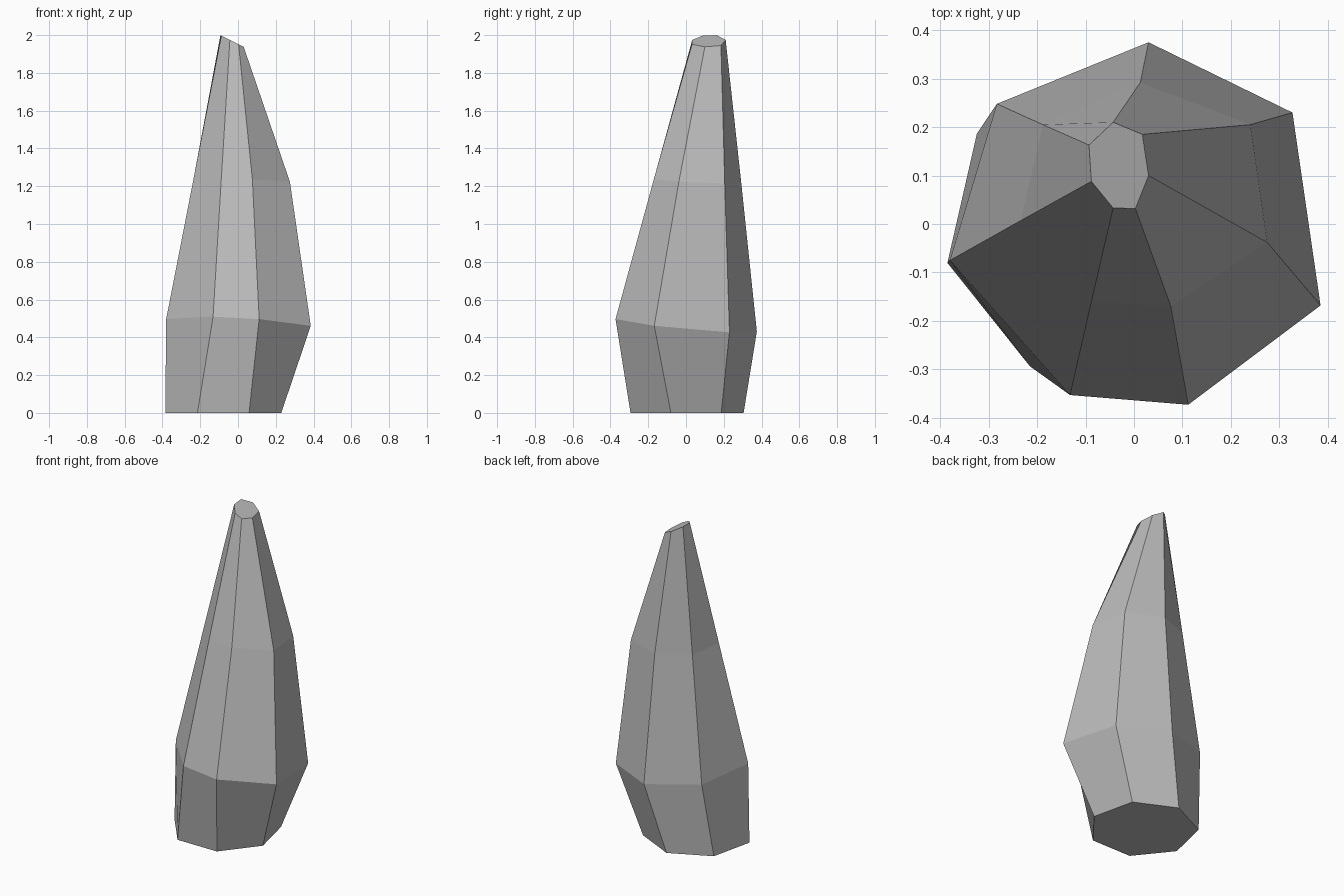
import bpy
import bmesh
from math import cos, sin, pi

default_cube = bpy.data.objects.get("Cube")
if default_cube:
    bpy.data.objects.remove(default_cube, do_unlink=True)

SIDES = 7


def make_material(name, colour):
    material = bpy.data.materials.new(name)
    material.use_nodes = True
    material.diffuse_color = colour
    material.node_tree.nodes["Principled BSDF"].inputs["Base Color"].default_value = colour
    return material


def tilted_ring(points, height, slope_x=0, slope_y=0):
    """Lift a flat outline onto a tilted plane."""
    return [(x, y, height + slope_x * x + slope_y * y) for x, y in points]


def loft(name, rings, material):
    """Skin a stack of matching rings and close both ends."""
    bm = bmesh.new()
    loops = [[bm.verts.new(point) for point in ring] for ring in rings]
    for lower, upper in zip(loops, loops[1:]):
        for i in range(SIDES):
            j = (i + 1) % SIDES
            bm.faces.new((lower[i], lower[j], upper[j], upper[i]))
    bm.faces.new(list(reversed(loops[0])))
    bm.faces.new(loops[-1])
    bmesh.ops.recalc_face_normals(bm, faces=bm.faces)
    mesh = bpy.data.meshes.new(name)
    bm.to_mesh(mesh)
    bm.free()
    mesh.materials.append(material)
    rock = bpy.data.objects.new(name, mesh)
    bpy.context.collection.objects.link(rock)
    return rock


# Outlines run clockwise from the back corner
angles = [pi / 2 - 2 * pi * i / SIDES for i in range(SIDES)]
base = [(-0.078 + 0.315 * cos(a), -0.01 + 0.315 * sin(a)) for a in angles]
belly = [(0.03, 0.375), (0.327, 0.23), (0.385, -0.168), (0.112, -0.373),
         (-0.132, -0.353), (-0.38, -0.075), (-0.283, 0.248)]
shoulder = [(0.013, 0.292), (0.24, 0.205), (0.275, -0.038), (0.076, -0.17),
            (-0.088, -0.16), (-0.234, 0.007), (-0.188, 0.205)]
tip = [(-0.043, 0.21), (0.017, 0.185), (0.03, 0.1), (0.003, 0.032),
       (-0.043, 0.033), (-0.088, 0.088), (-0.093, 0.163)]

# Leaning stone spike with a sliced tip
stone = make_material("stone_grey", (0.5, 0.5, 0.5, 1))
loft("stone_spike", [
    tilted_ring(base, 0),
    tilted_ring(belly, 0.468, -0.06, -0.095),
    tilted_ring(shoulder, 1.235, -0.05, -0.04),
    tilted_ring(tip, 1.953, -0.5),
], stone)
